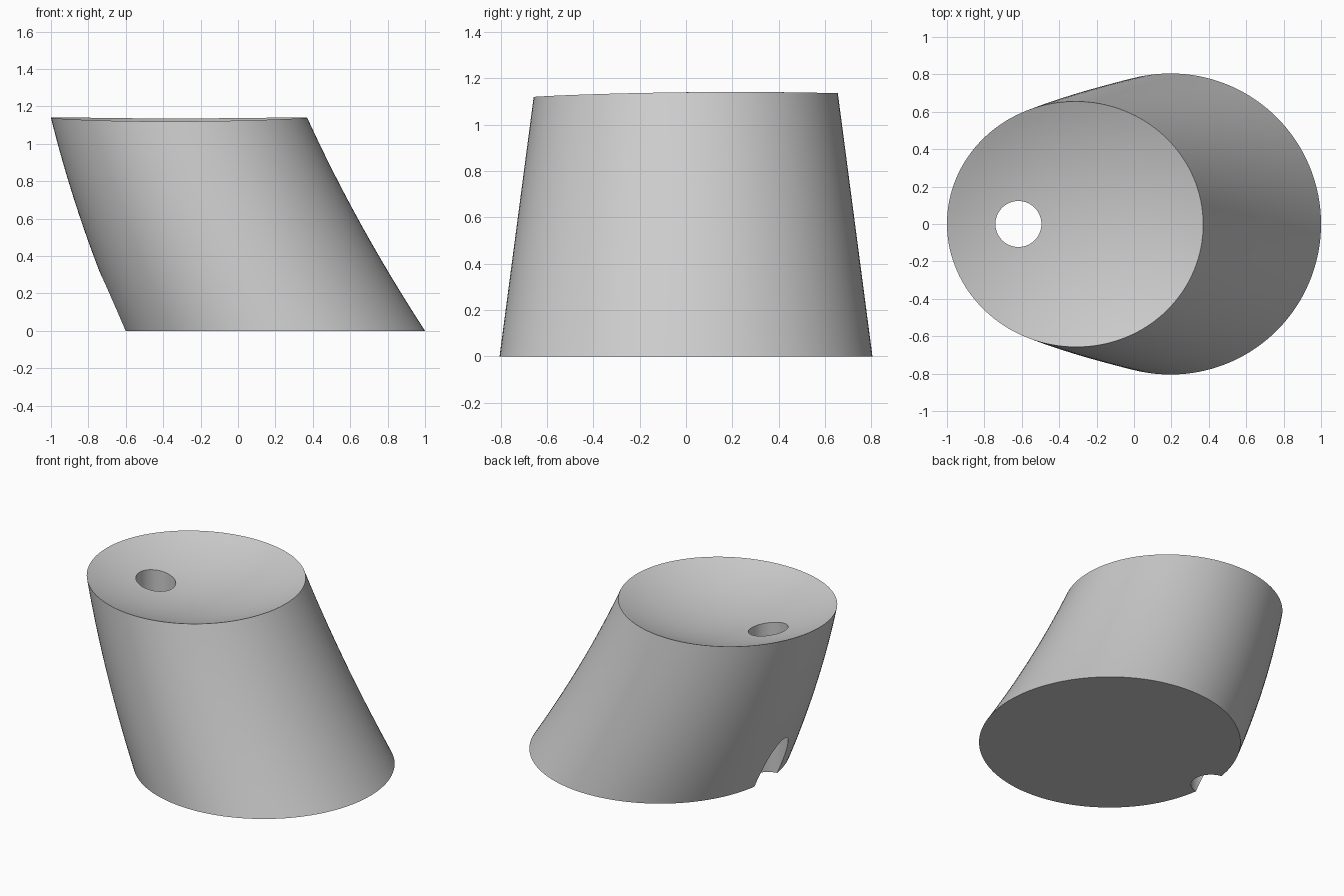
import bpy, bmesh
from math import sin, cos, pi, sqrt

SIDES, LEVELS, DISH_RINGS = 128, 20, 14
HEIGHT = 1.14
DISH_X, DISH_Y, DISH_Z, DISH_R = -0.315, -0.02, 2.696, 1.7

cube = bpy.data.objects.get("Cube")
if cube:
    bpy.data.objects.remove(cube, do_unlink=True)

grey = bpy.data.materials.new("plain_grey")
grey.use_nodes = True
colour = (0.6, 0.6, 0.6, 1)
grey.diffuse_color = colour
grey.node_tree.nodes["Principled BSDF"].inputs["Base Color"].default_value = colour


def wall_point(angle, z):
    """Point on the leaning, tapering wall."""
    t = z / HEIGHT
    centre = 0.195 - 0.51 * t - 0.11 * t * (1 - t)
    return (centre + (0.805 - 0.12 * t) * cos(angle),
            (0.805 - 0.15 * t) * sin(angle), z)


def dish_height(x, y):
    """Height of the spherical hollow in the top."""
    return DISH_Z - sqrt(DISH_R ** 2 - (x - DISH_X) ** 2 - (y - DISH_Y) ** 2)


def rim_point(angle):
    z = HEIGHT
    for _ in range(8):
        x, y, _z = wall_point(angle, z)
        z = dish_height(x, y)
    return wall_point(angle, z)


# Body: lofted wall, flat base and hollowed top
bm = bmesh.new()
angles = [2 * pi * i / SIDES for i in range(SIDES)]
rims = [rim_point(a) for a in angles]
rings = []
for level in range(LEVELS + 1):
    s = level / LEVELS
    rings.append([bm.verts.new(wall_point(a, s * r[2])) for a, r in zip(angles, rims)])
for k in range(1, DISH_RINGS):
    f = 1 - k / DISH_RINGS
    ring = []
    for rx, ry, _z in rims:
        x, y = DISH_X + (rx - DISH_X) * f, ry * f
        ring.append(bm.verts.new((x, y, dish_height(x, y))))
    rings.append(ring)
for low, high in zip(rings, rings[1:]):
    for i in range(SIDES):
        j = (i + 1) % SIDES
        bm.faces.new((low[i], low[j], high[j], high[i]))
bm.faces.new(list(reversed(rings[0])))
middle = bm.verts.new((DISH_X, 0, dish_height(DISH_X, 0)))
for i in range(SIDES):
    bm.faces.new((rings[-1][i], rings[-1][(i + 1) % SIDES], middle))
bmesh.ops.recalc_face_normals(bm, faces=bm.faces)
mesh = bpy.data.meshes.new("body")
bm.to_mesh(mesh)
bm.free()
body = bpy.data.objects.new("body", mesh)
bpy.context.collection.objects.link(body)
mesh.materials.append(grey)

# Vertical hole, which breaks out of the wall near the base
bpy.ops.mesh.primitive_cylinder_add(vertices=64, radius=0.123, depth=3,
                                    location=(-0.618, 0, 0.5))
cutter = bpy.context.object
cutter.name = "hole_cutter"
cutter.hide_render = True
cutter.data.materials.append(grey)
cut = body.modifiers.new("hole", 'BOOLEAN')
cut.operation = 'DIFFERENCE'
cut.solver = 'EXACT'
cut.object = cutter

bpy.ops.object.select_all(action='DESELECT')
body.select_set(True)
bpy.context.view_layer.objects.active = body
bpy.ops.object.modifier_apply(modifier=cut.name)
bpy.data.objects.remove(cutter, do_unlink=True)
bpy.ops.object.shade_smooth_by_angle(angle=pi / 6)
